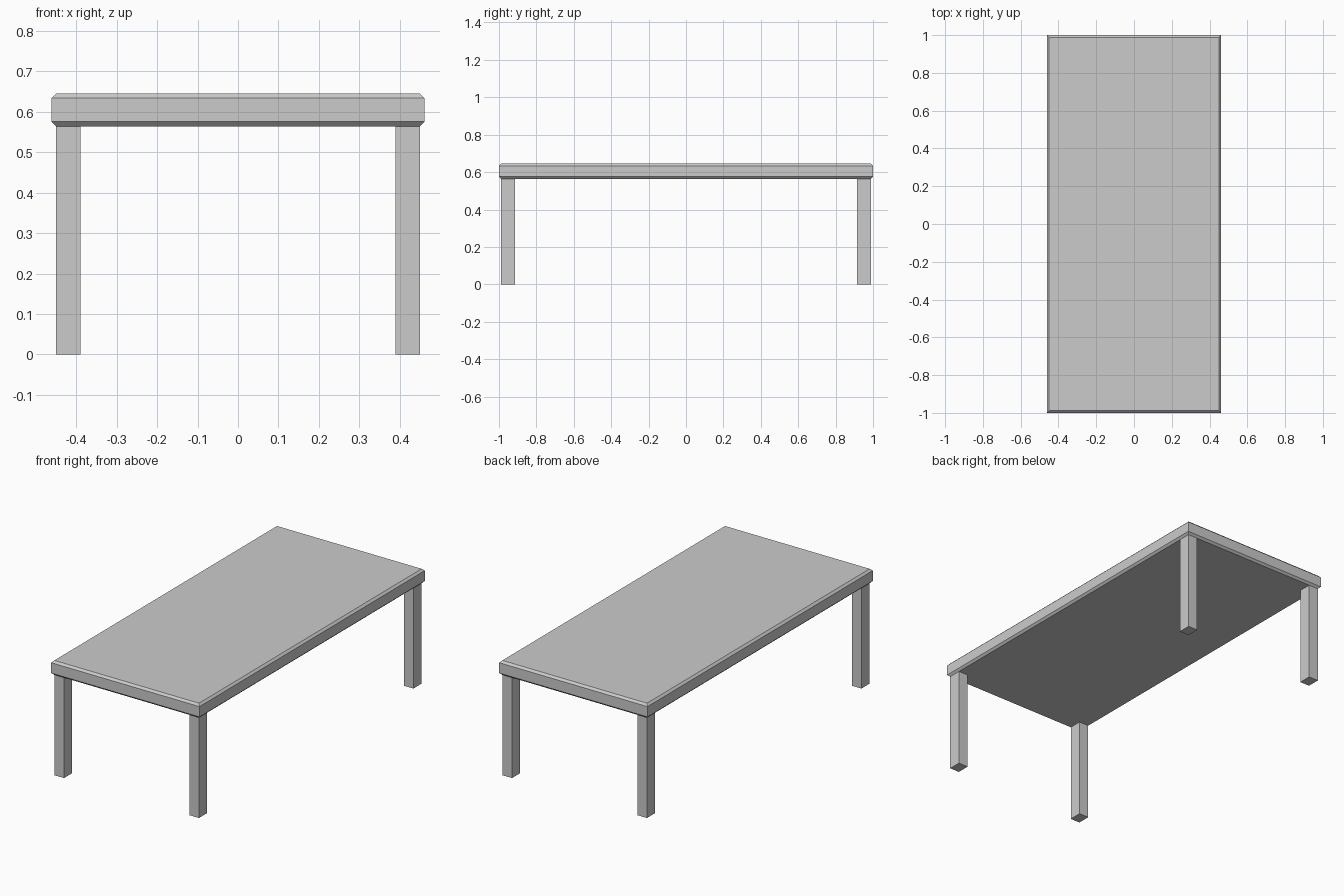
import bpy, bmesh

if "Cube" in bpy.data.objects:
    bpy.data.objects.remove(bpy.data.objects["Cube"])

TOP_X, TOP_Y = 0.461, 1.0        # tabletop half sizes
Z_LOW, Z_HIGH = 0.564, 0.645     # tabletop underside and upper face
CHAMFER = 0.0115
LEG_X, LEG_Y = 0.06, 0.073       # leg cross-section


def box(name, lo, hi, chamfer=0.0):
    """Box between two corners, with optional chamfer on its horizontal edges."""
    bm = bmesh.new()
    bmesh.ops.create_cube(bm, size=1.0)
    for v in bm.verts:
        v.co = [lo[i] + (v.co[i] + 0.5) * (hi[i] - lo[i]) for i in range(3)]
    if chamfer:
        flat = [e for e in bm.edges
                if abs(e.verts[0].co.z - e.verts[1].co.z) < 1e-5]
        bmesh.ops.bevel(bm, geom=flat, offset=chamfer, offset_type='OFFSET',
                        segments=1, profile=0.5, affect='EDGES')
    bmesh.ops.recalc_face_normals(bm, faces=bm.faces)
    mesh = bpy.data.meshes.new(name)
    bm.to_mesh(mesh)
    bm.free()
    obj = bpy.data.objects.new(name, mesh)
    bpy.context.collection.objects.link(obj)
    return obj


# Tabletop with chamfered upper and lower rims
box("tabletop", (-TOP_X, -TOP_Y, Z_LOW), (TOP_X, TOP_Y, Z_HIGH), CHAMFER)

# Four legs, flush with the underside's outer corners
ox, oy = TOP_X - CHAMFER, TOP_Y - CHAMFER
for side, sx in (("left", -1), ("right", 1)):
    for end, sy in (("front", -1), ("back", 1)):
        xs = sorted((sx * ox, sx * (ox - LEG_X)))
        ys = sorted((sy * oy, sy * (oy - LEG_Y)))
        box(f"{end}_{side}_leg", (xs[0], ys[0], 0), (xs[1], ys[1], Z_LOW))
